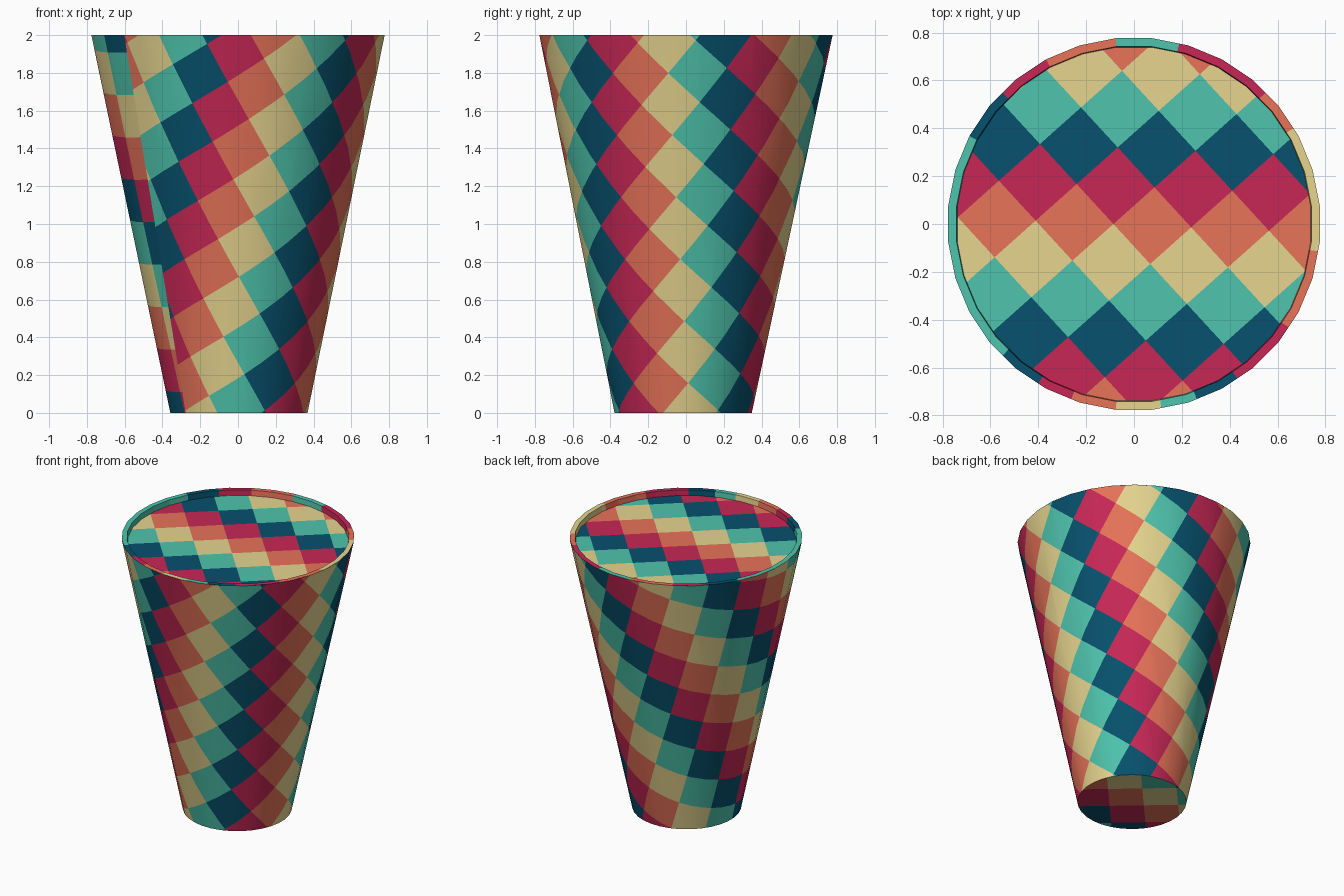
import bpy, bmesh, math
from mathutils import Vector

if "Cube" in bpy.data.objects:
    bpy.data.objects.remove(bpy.data.objects["Cube"])

SIDES = 32
R0, R1, H = 0.365, 0.78, 2.0          # bottom radius, top radius, height
SINK = 0.04                           # depth of the lid below the rim
STEP = 2 * math.pi / SIDES


def lin(c):
    c /= 255
    return c / 12.92 if c <= 0.04045 else ((c + 0.055) / 1.055) ** 2.4


# Colours in the order they repeat across the diamond rows
MATS = []
for name, rgb in (("teal", (78, 196, 173)), ("navy", (7, 81, 109)), ("magenta", (199, 39, 86)),
                  ("coral", (231, 115, 89)), ("sand", (230, 213, 143))):
    m = bpy.data.materials.new(name)
    m.diffuse_color = (lin(rgb[0]), lin(rgb[1]), lin(rgb[2]), 1)
    m.use_nodes = True
    m.node_tree.nodes["Principled BSDF"].inputs["Base Color"].default_value = m.diffuse_color
    MATS.append(m)


def facet(theta):
    """Radius factor that keeps points on the flat sides of the polygon."""
    f = (theta + STEP / 2) % STEP - STEP / 2
    return math.cos(STEP / 2) / math.cos(f)


def harlequin(bm, p0, a, b, first, reach):
    """Cut a flat mesh along a diamond lattice and colour the cells."""
    p0, a, b = (Vector((*p, 0)) for p in (p0, a, b))
    for along, across in ((a, b), (b, a)):
        normal = Vector((across.y, -across.x, 0)).normalized()
        for n in range(-reach, reach + 1):
            bmesh.ops.bisect_plane(bm, geom=bm.verts[:] + bm.edges[:] + bm.faces[:], dist=1e-5,
                                   plane_co=p0 + along * n, plane_no=normal)
    det = a.x * b.y - a.y * b.x
    for f in bm.faces:
        d = f.calc_center_median() - p0
        u = (d.x * b.y - d.y * b.x) / det
        v = (a.x * d.y - a.y * d.x) / det
        f.material_index = (math.floor(u) + math.floor(v) + first) % 5


def finish(bm, name, smooth=False):
    me = bpy.data.meshes.new(name)
    for f in bm.faces:
        f.smooth = smooth
    bm.normal_update()
    bm.to_mesh(me)
    bm.free()
    for m in MATS:
        me.materials.append(m)
    ob = bpy.data.objects.new(name, me)
    bpy.context.collection.objects.link(ob)
    return ob


# Tapered wall: cut as a flat fan, then rolled up into a cone
k = (R1 - R0) / math.hypot(R1 - R0, H)
start = -12.5 * STEP
bm = bmesh.new()
rows = []
for r in (R0, R1):
    rows.append([bm.verts.new((r / k * math.sin(k * (start + i * STEP)),
                               r / k * math.cos(k * (start + i * STEP)), 0)) for i in range(SIDES + 1)])
for i in range(SIDES):
    bm.faces.new((rows[0][i], rows[0][i + 1], rows[1][i + 1], rows[1][i]))
harlequin(bm, (-0.2376, 3.454), (0.1448, 0.1785), (0.1684, -0.1565), 4, 28)
for v in bm.verts:
    s, theta = v.co.xy.length, math.atan2(v.co.x, v.co.y) / k
    r = s * k
    t = min(1, max(0, (r - R0) / (R1 - R0)))
    r *= facet(theta)
    v.co = (r * math.cos(theta) + 0.005 * (1 - t), r * math.sin(theta) - 0.015 * (1 - t), t * H)
finish(bm, "tapered_wall", smooth=True)


# Lid and base discs; the base carries the mirrored pattern
def disc(name, radius, centre, z, flip):
    bm = bmesh.new()
    bm.faces.new([bm.verts.new((radius * math.cos((i + 0.5) * STEP) + centre[0],
                                radius * math.sin((i + 0.5) * STEP) + centre[1], 0)) for i in range(SIDES)])
    harlequin(bm, (-0.05, 0.64 * flip), (0.1535, -0.167 * flip), (-0.1715, -0.153 * flip), 0, 12)
    if flip < 0:
        bmesh.ops.reverse_faces(bm, faces=bm.faces[:])
    finish(bm, name).location.z = z


disc("lid", 0.742, (0, 0), H - SINK, 1)
disc("base", R0, (0.005, -0.015), 0, -1)

# Rim and its inner wall, coloured in blocks around the circle (end angle, colour)
BLOCKS = ((32, 4), (45, 3), (75, 2), (97, 0), (118, 3), (135, 2), (152, 1), (225, 0), (239, 1), (251, 2),
          (263, 3), (278, 4), (290, 0), (305, 1), (327, 2), (352, 3), (361, 4))
N = SIDES * 4
bm = bmesh.new()
rings = []
for r, z in ((R1, H), (0.745, H), (0.742, H - SINK)):
    ring = []
    for i in range(N):
        t = (i + 2) * STEP / 4
        q = r * facet(t)
        ring.append(bm.verts.new((q * math.cos(t), q * math.sin(t), z)))
    rings.append(ring)
for outer, inner in zip(rings, rings[1:]):
    for i in range(N):
        j = (i + 1) % N
        f = bm.faces.new((outer[i], outer[j], inner[j], inner[i]))
        deg = math.degrees((i + 2.5) * STEP / 4) % 360
        f.material_index = next(c for end, c in BLOCKS if deg < end)
finish(bm, "rim")
